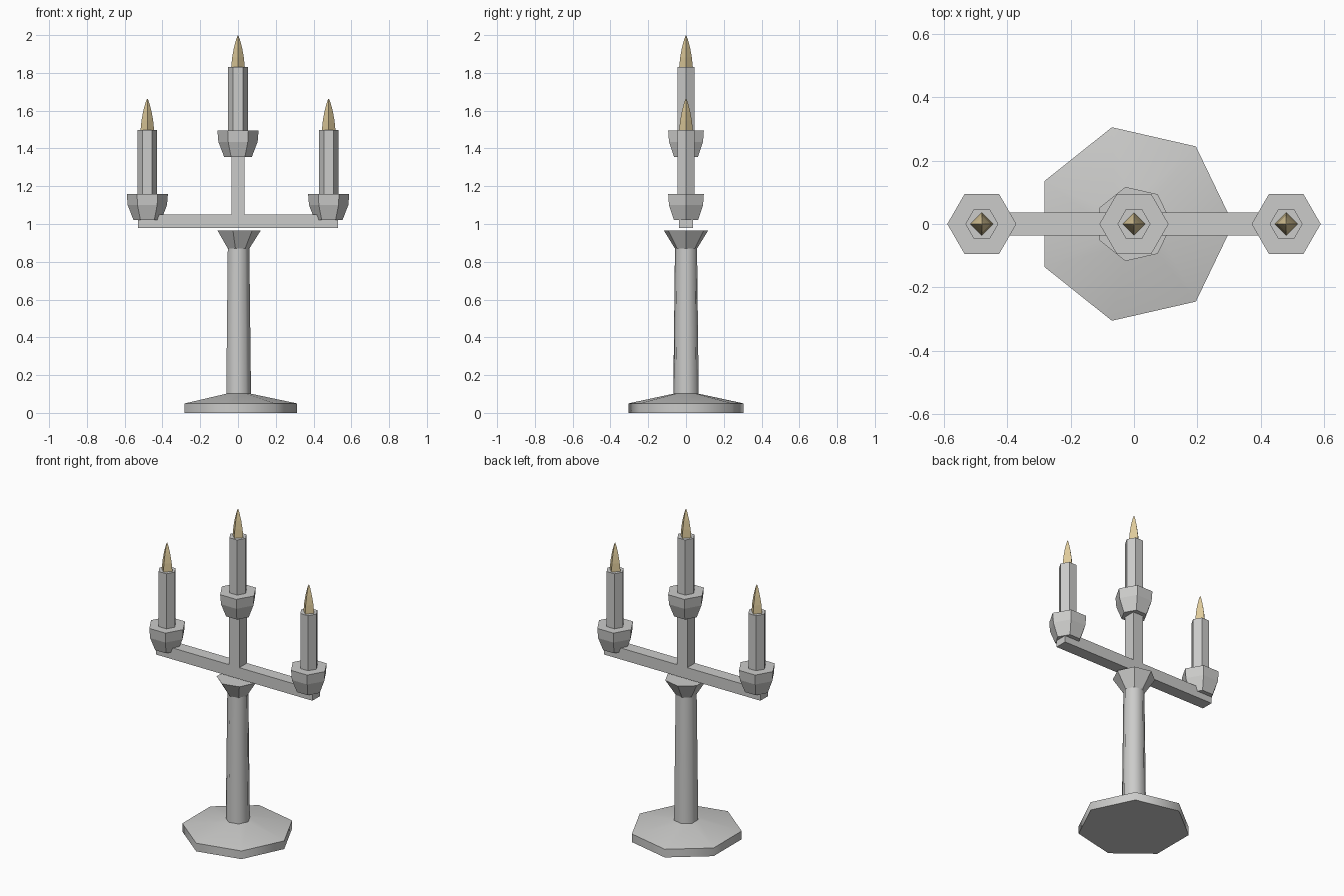
import bpy, bmesh, math

cube = bpy.data.objects.get("Cube")
if cube:
    bpy.data.objects.remove(cube, do_unlink=True)


def material(name, rgb):
    m = bpy.data.materials.new(name)
    m.use_nodes = True
    m.diffuse_color = (*rgb, 1)
    m.node_tree.nodes["Principled BSDF"].inputs["Base Color"].default_value = (*rgb, 1)
    return m


SILVER = material("pale grey", (0.6, 0.6, 0.59))
FLAME = material("warm flame", (0.74, 0.6, 0.33))


def finish(name, bm, mat, smooth=False):
    bmesh.ops.recalc_face_normals(bm, faces=bm.faces)
    mesh = bpy.data.meshes.new(name)
    bm.to_mesh(mesh)
    bm.free()
    mesh.materials.append(mat)
    obj = bpy.data.objects.new(name, mesh)
    bpy.context.collection.objects.link(obj)
    if smooth:
        bpy.ops.object.select_all(action='DESELECT')
        obj.select_set(True)
        bpy.context.view_layer.objects.active = obj
        bpy.ops.object.shade_smooth_by_angle(angle=math.radians(55))
    return obj


def turned(name, profile, sides, mat, x=0, z=0, smooth=False):
    """Closed solid from (radius, height) rings, first corner on +x."""
    bm = bmesh.new()
    rings = []
    for r, h in profile:
        rings.append([bm.verts.new((x + r * math.cos(math.tau * i / sides),
                                    r * math.sin(math.tau * i / sides), z + h))
                      for i in range(sides)])
    for low, high in zip(rings, rings[1:]):
        for i in range(sides):
            j = (i + 1) % sides
            bm.faces.new((low[i], low[j], high[j], high[i]))
    bm.faces.new(rings[0][::-1])
    bm.faces.new(rings[-1])
    bmesh.ops.remove_doubles(bm, verts=bm.verts, dist=0.0001)
    return finish(name, bm, mat, smooth)


def box(name, size, z0, mat):
    bm = bmesh.new()
    bmesh.ops.create_cube(bm, size=1)
    for v in bm.verts:
        v.co.x *= size[0]
        v.co.y *= size[1]
        v.co.z = z0 + (v.co.z + 0.5) * size[2]
    return finish(name, bm, mat)


# Seven-sided foot, column and flared capital
turned("base", [(0.313, 0), (0.313, 0.05), (0.066, 0.102)], 7, SILVER, smooth=True)
turned("column", [(0.069, 0.09), (0.06, 0.875)], 7, SILVER, smooth=True)
turned("capital", [(0.06, 0.87), (0.12, 0.965)], 7, SILVER)

# Cross arm and centre post
box("cross_arm", (1.06, 0.074, 0.07), 0.98, SILVER)
box("centre_post", (0.07, 0.074, 0.34), 1.04, SILVER)

# Three cups with candles and flames
CUP = [(0.073, 0), (0.104, 0.08), (0.109, 0.14)]
FIRE = [(0.036, 0), (0.031, 0.05), (0.022, 0.1), (0.01, 0.145), (0.002, 0.166)]
for side, x, z in (("right", -0.48, 1.02), ("centre", 0, 1.355), ("left", 0.48, 1.02)):
    turned(side + "_cup", CUP, 6, SILVER, x, z)
    turned(side + "_candle", [(0.052, 0.1), (0.052, 0.477)], 6, SILVER, x, z)
    turned(side + "_flame", FIRE, 4, FLAME, x, z + 0.477)
